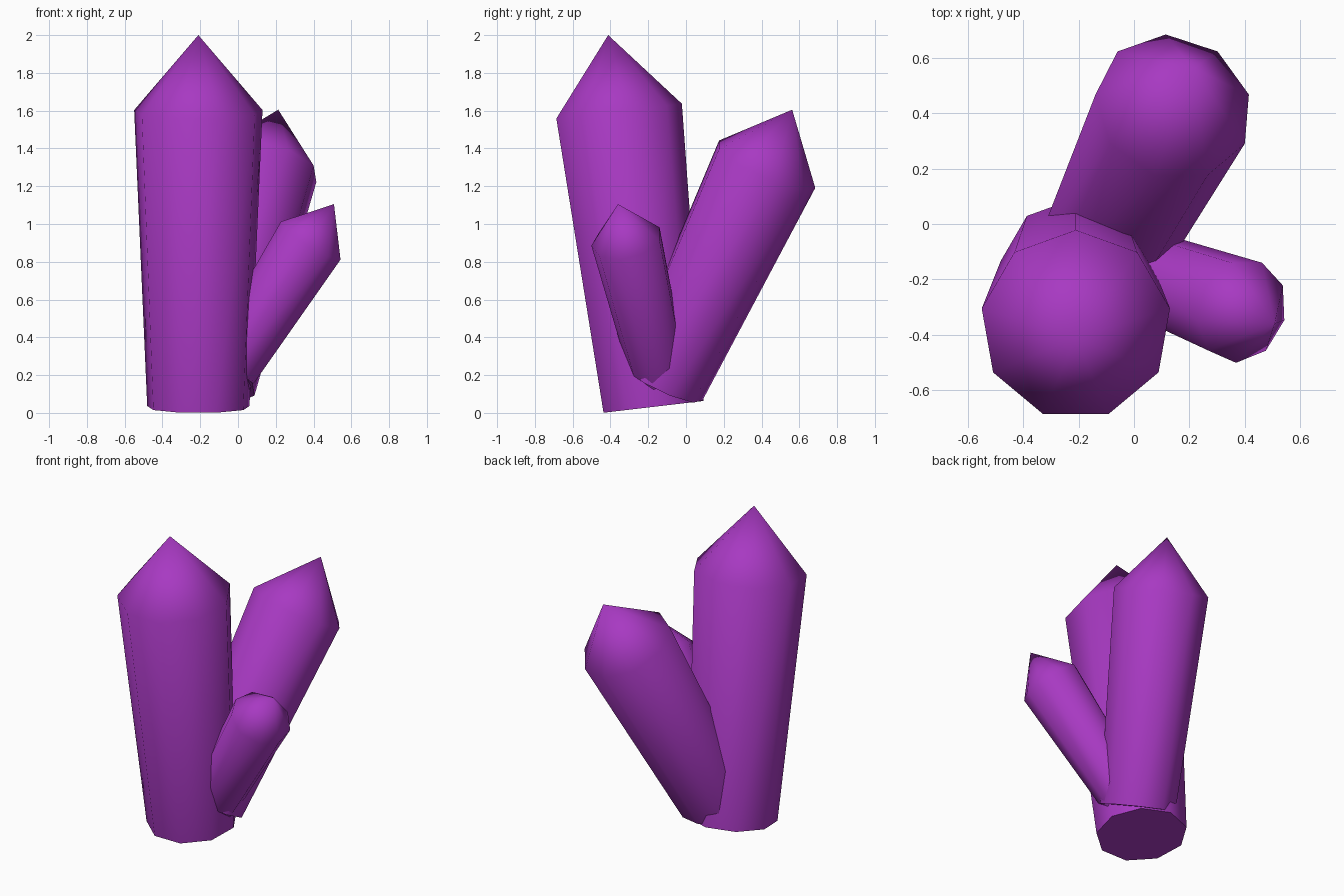
import bpy, bmesh, math
from mathutils import Vector

if "Cube" in bpy.data.objects:
    bpy.data.objects.remove(bpy.data.objects["Cube"])

purple = bpy.data.materials.new("crystal_purple")
purple.diffuse_color = (0.39, 0.041, 0.54, 1)
purple.use_nodes = True
purple.node_tree.nodes["Principled BSDF"].inputs["Base Color"].default_value = purple.diffuse_color
SIDES = 9


def crystal(name, base, tip, radius, spin=0):
    """Nine-sided shaft that widens upward and ends in a point."""
    base, axis = Vector(base), Vector(tip) - Vector(base)
    length = axis.length
    d = axis.normalized()
    bm = bmesh.new()

    def ring(r, z):
        angles = [math.radians(90 + spin) + 2 * math.pi * i / SIDES for i in range(SIDES)]
        return [bm.verts.new((r * math.cos(a), r * math.sin(a), z)) for a in angles]

    low, high = ring(radius * 0.797, 0), ring(radius, length * 0.795)
    point = bm.verts.new((0, 0, length))
    bm.faces.new(low[::-1])
    for i in range(SIDES):
        j = (i + 1) % SIDES
        bm.faces.new((low[i], low[j], high[j], high[i]))
        bm.faces.new((high[i], high[j], point))
    mesh = bpy.data.meshes.new(name)
    bm.to_mesh(mesh)
    bm.free()
    mesh.materials.append(purple)
    obj = bpy.data.objects.new(name, mesh)
    bpy.context.collection.objects.link(obj)
    # Lean the shaft so its axis runs from base to tip
    obj.location = base
    obj.rotation_euler = (-math.asin(d.y), math.atan2(d.x, d.z), 0)
    # Smooth shaft and point, crisp underside
    bpy.ops.object.select_all(action='DESELECT')
    obj.select_set(True)
    bpy.context.view_layer.objects.active = obj
    bpy.ops.object.shade_smooth_by_angle(angle=math.radians(60))


crystal("large_crystal", (-0.21, -0.18, 0.031), (-0.21, -0.412, 2.0), 0.345)
crystal("medium_crystal", (-0.13, -0.122, 0.16), (0.213, 0.562, 1.605), 0.289)
crystal("small_crystal", (-0.075, -0.14, 0.19), (0.508, -0.36, 1.105), 0.19, spin=180)
